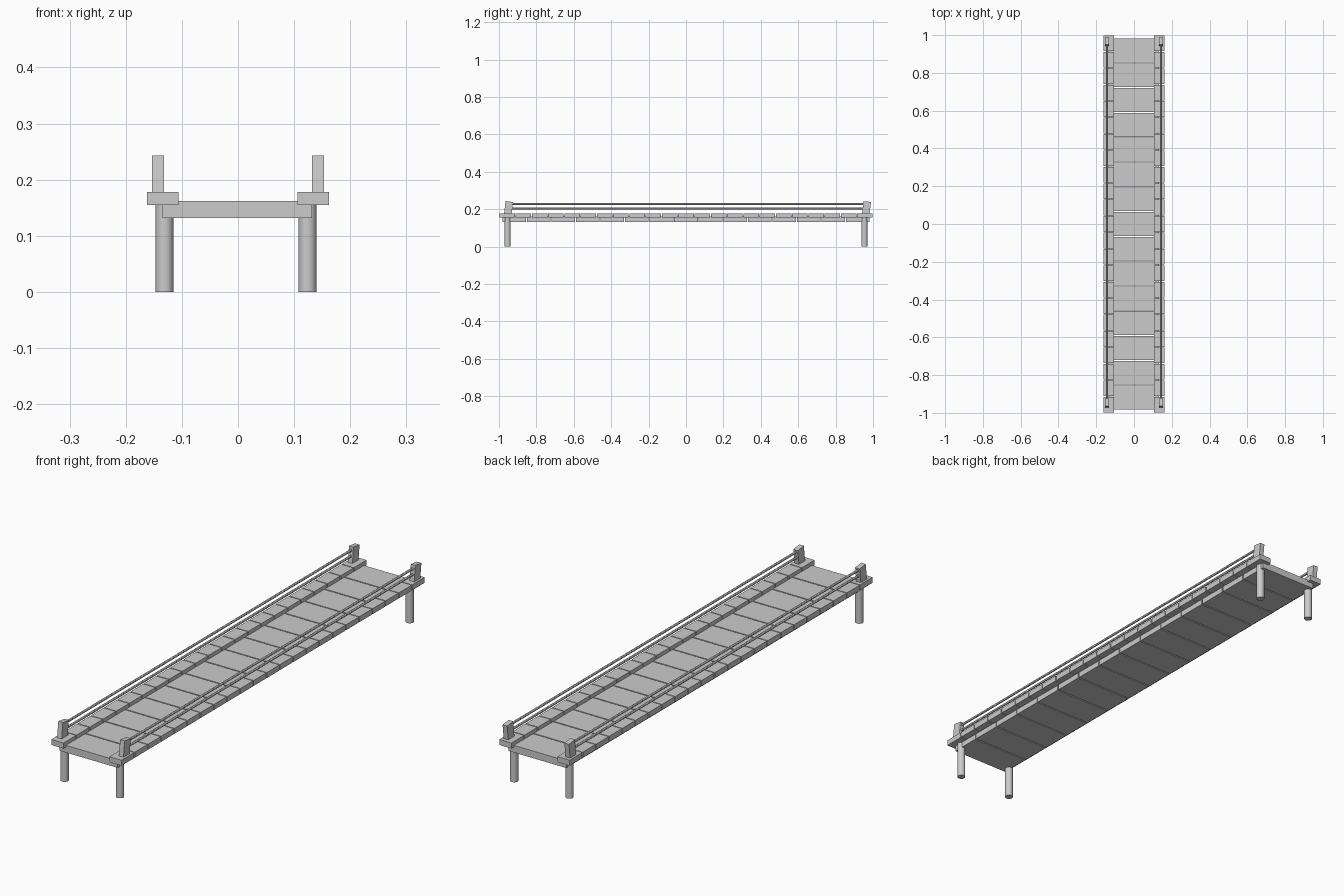
import bpy, math

if "Cube" in bpy.data.objects:
    bpy.data.objects.remove(bpy.data.objects["Cube"])


def box(name, loc, size, tilt=0.0):
    bpy.ops.mesh.primitive_cube_add(size=1, location=loc)
    ob = bpy.context.object
    ob.name = name
    ob.scale = size
    bpy.ops.object.transform_apply(location=False, rotation=False, scale=True)
    ob.rotation_euler.x = tilt
    return ob


def rod(name, loc, radius, length, sides, along_y=False):
    rot = (math.pi / 2, 0, 0) if along_y else (0, 0, 0)
    bpy.ops.mesh.primitive_cylinder_add(vertices=sides, radius=radius, depth=length,
                                        location=loc, rotation=rot)
    ob = bpy.context.object
    ob.name = name
    bpy.ops.object.shade_smooth_by_angle()
    return ob


def array_y(ob, count, step):
    m = ob.modifiers.new("repeat", 'ARRAY')
    m.count = count
    m.use_relative_offset = False
    m.use_constant_offset = True
    m.constant_offset_displace = (0, step, 0)


# Deck: 15 wide slabs with narrow gaps
n, step = 15, 1.968 / 15
deck = box("deck_slab", (-0.0015, -0.984 + step / 2, 0.147), (0.267, step - 0.005, 0.030))
array_y(deck, n, step)

for side, s in (("left", -1), ("right", 1)):
    # Raised curb blocks along each edge
    n, step = 23, 2.0 / 23
    curb = box(side + "_curb_block", (s * 0.134, -1 + step / 2, 0.1665),
               (0.056, step - 0.004, 0.023))
    array_y(curb, n, step)

    # Two thin handrails
    for level, z in (("lower", 0.204), ("upper", 0.228)):
        rod(f"{side}_{level}_rail", (s * 0.1425, 0.004, z), 0.005, 1.90, 12, True)

    # Support legs and slightly leaning end posts
    for end, e in (("front", -1), ("back", 1)):
        rod(f"{end}_{side}_leg", (s * 0.1275 - 0.0035, e * 0.954, 0.079), 0.016, 0.158, 32)
        box(f"{end}_{side}_post", (s * 0.1425, 0.008 + e * 0.957, 0.206),
            (0.021, 0.040, 0.070), math.radians(-7))
